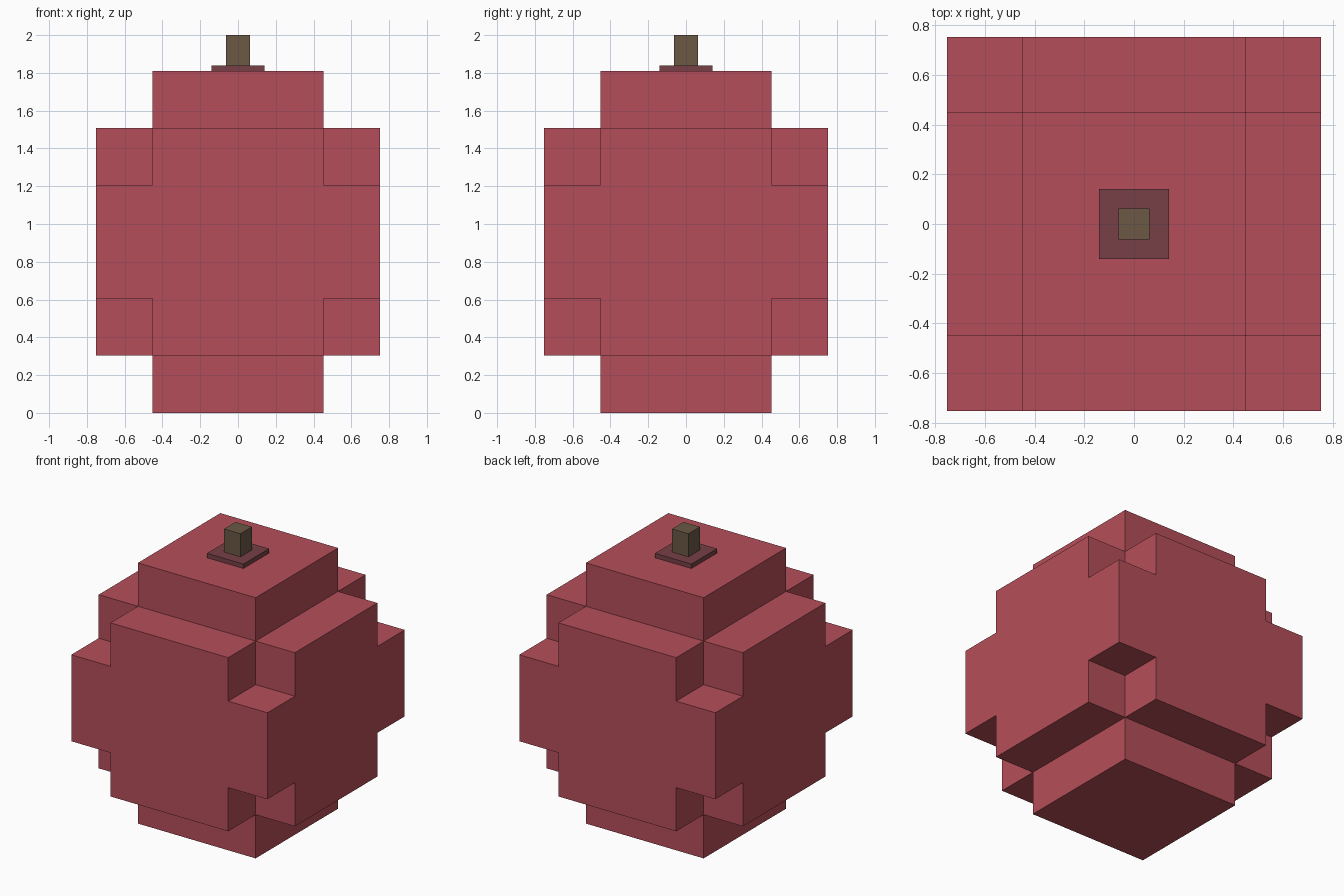
import bpy, bmesh

if "Cube" in bpy.data.objects:
    bpy.data.objects.remove(bpy.data.objects["Cube"])

def material(name, rgb):
    m = bpy.data.materials.new(name)
    m.diffuse_color = (*rgb, 1)
    m.use_nodes = True
    m.node_tree.nodes["Principled BSDF"].inputs["Base Color"].default_value = m.diffuse_color
    return m

RED = material("red skin", (0.462, 0.076, 0.100))
DARK_RED = material("dark red", (0.181, 0.051, 0.061))
BROWN = material("stem brown", (0.147, 0.098, 0.060))

def add_object(name, bm, mat):
    mesh = bpy.data.meshes.new(name)
    bm.to_mesh(mesh)
    bm.free()
    mesh.materials.append(mat)
    bpy.context.collection.objects.link(bpy.data.objects.new(name, mesh))

def box(name, half, z0, z1, mat):
    bm = bmesh.new()
    bmesh.ops.create_cube(bm, size=1)
    for v in bm.verts:
        v.co = (v.co.x * 2 * half, v.co.y * 2 * half, z0 + (v.co.z + 0.5) * (z1 - z0))
    add_object(name, bm, mat)

# Stepped fruit body: blocks on a coarse grid, keeping only the outer skin
SIDE = [-0.753, -0.452, 0.452, 0.753]
LEVEL = [0, 0.303, 0.606, 1.206, 1.508, 1.809]
REACH = [0, 1, 2, 1, 0]      # outer steps allowed in each layer: core, cross, full

def filled(i, j, k):
    if not (0 <= i < 3 and 0 <= j < 3 and 0 <= k < 5):
        return False
    return abs(i - 1) + abs(j - 1) <= REACH[k]

bm = bmesh.new()
for i in range(3):
    for j in range(3):
        for k in range(5):
            if not filled(i, j, k):
                continue
            cell = (i, j, k)
            for axis in range(3):
                u, w = (axis + 1) % 3, (axis + 2) % 3
                for side in (0, 1):
                    near = list(cell)
                    near[axis] += 2 * side - 1
                    if filled(*near):
                        continue
                    ring = [(0, 0), (1, 0), (1, 1), (0, 1)]
                    verts = []
                    for a, b in ring if side else ring[::-1]:
                        p = list(cell)
                        p[axis] += side
                        p[u] += a
                        p[w] += b
                        verts.append(bm.verts.new((SIDE[p[0]], SIDE[p[1]], LEVEL[p[2]])))
                    bm.faces.new(verts)
bmesh.ops.remove_doubles(bm, verts=bm.verts, dist=0.001)
add_object("fruit_body", bm, RED)

# Stem with its flat collar
box("stem_collar", 0.14, 1.809, 1.84, DARK_RED)
box("stem", 0.063, 1.84, 2.0, BROWN)
